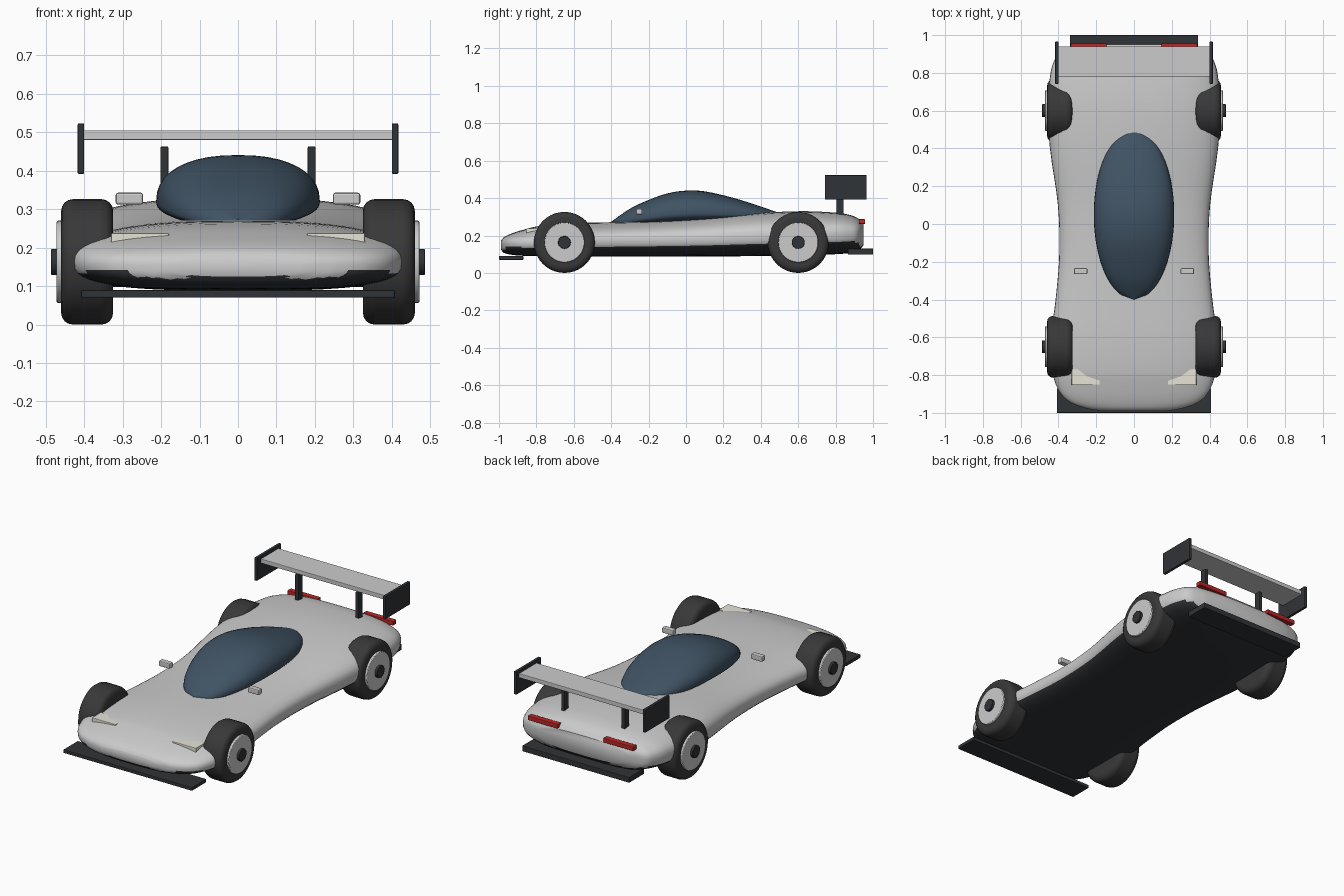
import bpy, bmesh, math
from mathutils import Vector, Matrix

default = bpy.data.objects.get("Cube")
if default:
    bpy.data.objects.remove(default, do_unlink=True)


def material(name, *rgb):
    mat = bpy.data.materials.new(name)
    mat.use_nodes = True
    mat.diffuse_color = (*rgb, 1)
    mat.node_tree.nodes["Principled BSDF"].inputs["Base Color"].default_value = (*rgb, 1)
    return mat


paint = material("paint", .6, .6, .6)
rubber = material("rubber", .04, .04, .04)
carbon = material("carbon", .03, .033, .037)
glass = material("glass", .05, .085, .125)
cream = material("cream", .8, .78, .68)
red = material("red", .5, .02, .02)


def finish(bm, name, mats, smooth=True, bevel=0, segments=2):
    bmesh.ops.recalc_face_normals(bm, faces=bm.faces)
    mesh = bpy.data.meshes.new(name)
    bm.to_mesh(mesh)
    bm.free()
    obj = bpy.data.objects.new(name, mesh)
    bpy.context.collection.objects.link(obj)
    for mat in mats:
        mesh.materials.append(mat)
    if bevel:
        mod = obj.modifiers.new("rounded_edges", 'BEVEL')
        mod.width, mod.segments = bevel, segments
        mod.limit_method, mod.angle_limit = 'ANGLE', math.radians(50)
    if smooth:
        bpy.ops.object.select_all(action='DESELECT')
        obj.select_set(True)
        bpy.context.view_layer.objects.active = obj
        bpy.ops.object.shade_smooth_by_angle(angle=math.radians(40))
    return obj


def box(name, low, high, mat=None, bevel=.003):
    low, high = Vector(low), Vector(high)
    bm = bmesh.new()
    bmesh.ops.create_cube(bm, size=1)
    bmesh.ops.scale(bm, vec=high - low, verts=bm.verts)
    bmesh.ops.translate(bm, vec=(low + high) / 2, verts=bm.verts)
    return finish(bm, name, [mat] if mat else [], False, bevel)


def box_pair(name, low, high, mat=None, bevel=.003):
    box("left_" + name, low, high, mat, bevel)
    box("right_" + name, (-high[0], *low[1:]), (-low[0], *high[1:]), mat, bevel)


def disc(name, radius, inner, outer, y, side, mat=None, bevel=.004, segments=2):
    # Cylinder lying along x, at axle height
    bm = bmesh.new()
    bmesh.ops.create_cone(bm, cap_ends=True, segments=40, radius1=radius,
                          radius2=radius, depth=outer - inner)
    bm.transform(Matrix.Translation((side * (inner + outer) / 2, y, TYRE))
                 @ Matrix.Rotation(math.pi / 2, 4, 'Y'))
    finish(bm, name, [mat] if mat else [], True, bevel, segments)


def densify(rows, steps):
    # Smooth curve through the given stations
    rows = [Vector(row) for row in rows]
    result = []
    for i in range(len(rows) - 1):
        a, b = rows[i], rows[i + 1]
        before, after = rows[max(i - 1, 0)], rows[min(i + 2, len(rows) - 1)]
        span = b[0] - a[0]
        ta = (b - before) * (span / (b[0] - before[0]))
        tb = (after - a) * (span / (after[0] - a[0]))
        for k in range(steps):
            t = k / steps
            u = 1 - t
            result.append(a * (u * u * (1 + 2 * t)) + ta * (t * u * u)
                          + b * (t * t * (3 - 2 * t)) - tb * (t * t * u))
    return result + [rows[-1]]


def loft(rows, upper, lower, count=48):
    # Each row: y, half width, bottom, height of the widest point, top
    bm = bmesh.new()
    rings = []
    for y, width, bottom, waist, top in rows:
        ring = []
        for k in range(count):
            angle = 2 * math.pi * k / count
            c, s = math.cos(angle), math.sin(angle)
            power = 2 / (upper if s >= 0 else lower)
            height = top - waist if s >= 0 else waist - bottom
            x = math.copysign(abs(c) ** power, c) * width
            z = waist + math.copysign(abs(s) ** power, s) * height
            ring.append(bm.verts.new((x, y, z)))
        rings.append(ring)
    for a, b in zip(rings, rings[1:]):
        for k in range(count):
            n = (k + 1) % count
            bm.faces.new((a[k], a[n], b[n], b[k]))
    bm.faces.new(rings[0])
    bm.faces.new(rings[-1])
    return bm


# Body shell with dark underside and nose intakes
stations = [
    (-.99, .17, .125, .15, .172), (-.975, .26, .108, .153, .19),
    (-.94, .345, .098, .157, .208), (-.88, .4, .092, .16, .228),
    (-.78, .432, .09, .165, .252), (-.6, .44, .088, .17, .267),
    (-.4, .415, .088, .175, .271), (-.15, .395, .088, .18, .277),
    (.1, .403, .088, .187, .292), (.4, .445, .09, .2, .32),
    (.62, .457, .093, .205, .33), (.8, .442, .1, .21, .322),
    (.88, .415, .107, .212, .309), (.925, .375, .12, .213, .288),
    (.95, .28, .15, .214, .262),
]
shell = loft(densify(stations, 4), 2.5, 3)
shell.normal_update()
bmesh.ops.recalc_face_normals(shell, faces=shell.faces)
for face in shell.faces:
    centre = face.calc_center_median()
    under = face.normal.z < -.55
    intake = centre.y < -.87 and abs(centre.x) > .28 and centre.z < .148
    face.material_index = int(under or intake)
finish(shell, "body", [paint, carbon])

# Canopy
roof = densify([(-.4, .274), (-.3, .343), (-.2, .39), (-.1, .425), (0, .44),
                (.1, .436), (.25, .402), (.4, .355), (.5, .32)], 4)
canopy = []
for y, top in roof:
    spread = max(1 - ((y - .05) / .45) ** 2, .0005)
    floor = .25 + .04 * (y + .4)
    waist = floor + (top - floor) * .3
    canopy.append((y, .213 * math.sqrt(spread), floor, waist, top))
finish(loft(canopy, 2.3, 2.5, 40), "canopy", [glass])

# Wheels
TYRE = .163
for end, y in (("front", -.65), ("rear", .6)):
    for label, side in (("left", 1), ("right", -1)):
        prefix = f"{end}_{label}_"
        disc(prefix + "tyre", TYRE, .325, .46, y, side, rubber, .03, 4)
        disc(prefix + "rim", .107, .4, .472, y, side)
        disc(prefix + "hub", .034, .44, .486, y, side, carbon, .002)

# Splitter and diffuser
box("front_splitter", (-.408, -1, .07), (.408, -.87, .09), carbon)
box("rear_diffuser", (-.34, .865, .098), (.34, 1, .13), carbon)

# Rear wing
box("wing_blade", (-.405, .78, .48), (.405, .94, .505))
box_pair("wing_endplate", (.4, .742, .392), (.417, .965, .523), carbon)
box_pair("wing_strut", (.181, .805, .29), (.202, .843, .463), carbon)

# Lights and mirrors
box_pair("headlight", (.18, -.853, .212), (.33, -.77, .238), cream)
box_pair("tail_light", (.145, .925, .262), (.335, .957, .287), red)
box_pair("mirror", (.247, -.266, .312), (.318, -.234, .343), None, .006)
